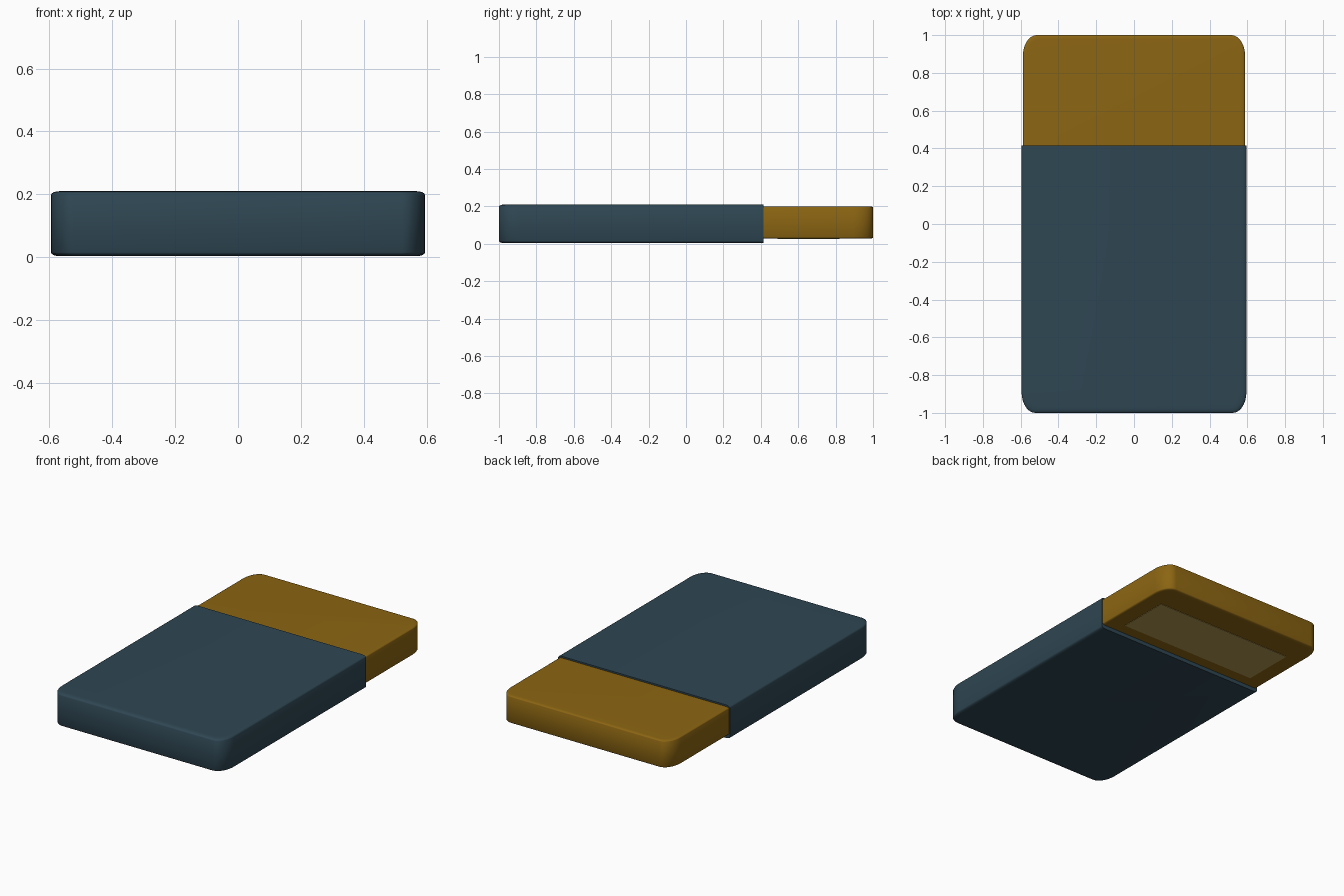
import bpy, bmesh, math

if "Cube" in bpy.data.objects:
    bpy.data.objects.remove(bpy.data.objects["Cube"])


def material(name, rgb):
    m = bpy.data.materials.new(name)
    m.diffuse_color = (*rgb, 1)
    m.use_nodes = True
    m.node_tree.nodes["Principled BSDF"].inputs["Base Color"].default_value = m.diffuse_color
    return m


BLUE = material("slate blue", (0.028, 0.062, 0.086))
AMBER = material("dark amber", (0.26, 0.13, 0.006))
TAN = material("pale tan", (0.45, 0.32, 0.08))


def outline(half_w, y_cut, y_end, inset, rx=0.072, ry=0.11, steps=8):
    """Plan outline with a square end at y_cut and rounded corners at y_end."""
    s = 1 if y_end > y_cut else -1
    w, ye = half_w - inset, y_end - s * inset
    pts = [(w, y_cut)]
    for i in range(steps + 1):
        a = math.pi / 2 * i / steps
        pts.append((w - rx + rx * math.cos(a), ye - s * ry * (1 - math.sin(a))))
    return pts + [(-x, y) for x, y in reversed(pts)]


def rounded_box(name, half_w, y_cut, y_end, z0, z1, edge_w, edge_h, mat):
    """Stack of outlines with a softly rounded top and bottom edge."""
    levels = []
    n = 4
    for i in range(n + 1):
        a = math.pi / 2 * i / n
        levels.append((z0 + edge_h * (1 - math.cos(a + 0)) if i else z0,
                       edge_w * (1 - math.sin(a))))
    levels += [(z0 + z1 - z, inset) for z, inset in reversed(levels)]
    bm = bmesh.new()
    rings = [[bm.verts.new((x, y, z)) for x, y in outline(half_w, y_cut, y_end, ins)]
             for z, ins in levels]
    for lo, hi in zip(rings, rings[1:]):
        for i in range(len(lo) - 1):
            bm.faces.new((lo[i], lo[i + 1], hi[i + 1], hi[i]))
    bm.faces.new(rings[0])
    bm.faces.new(rings[-1])
    # flat square end
    bm.faces.new([r[0] for r in rings] + [r[-1] for r in reversed(rings)])
    bmesh.ops.recalc_face_normals(bm, faces=bm.faces)
    me = bpy.data.meshes.new(name)
    bm.to_mesh(me)
    bm.free()
    me.materials.append(mat)
    ob = bpy.data.objects.new(name, me)
    bpy.context.collection.objects.link(ob)
    bpy.context.view_layer.objects.active = ob
    bpy.ops.object.select_all(action='DESELECT')
    ob.select_set(True)
    bpy.ops.object.shade_smooth_by_angle(angle=math.radians(35))
    return ob


# large case and the slimmer end block sliding out of it
rounded_box("case", 0.595, 0.415, -1.0, 0.003, 0.21, 0.03, 0.012, BLUE)
rounded_box("end_block", 0.588, 0.40, 1.0, 0.027, 0.2, 0.02, 0.008, AMBER)

# thin plate under the end block
bpy.ops.mesh.primitive_cube_add(size=1, location=(0, 0.655, 0.0265))
plate = bpy.context.object
plate.name = "underside_plate"
plate.scale = (0.96, 0.33, 0.004)
plate.data.materials.append(TAN)
